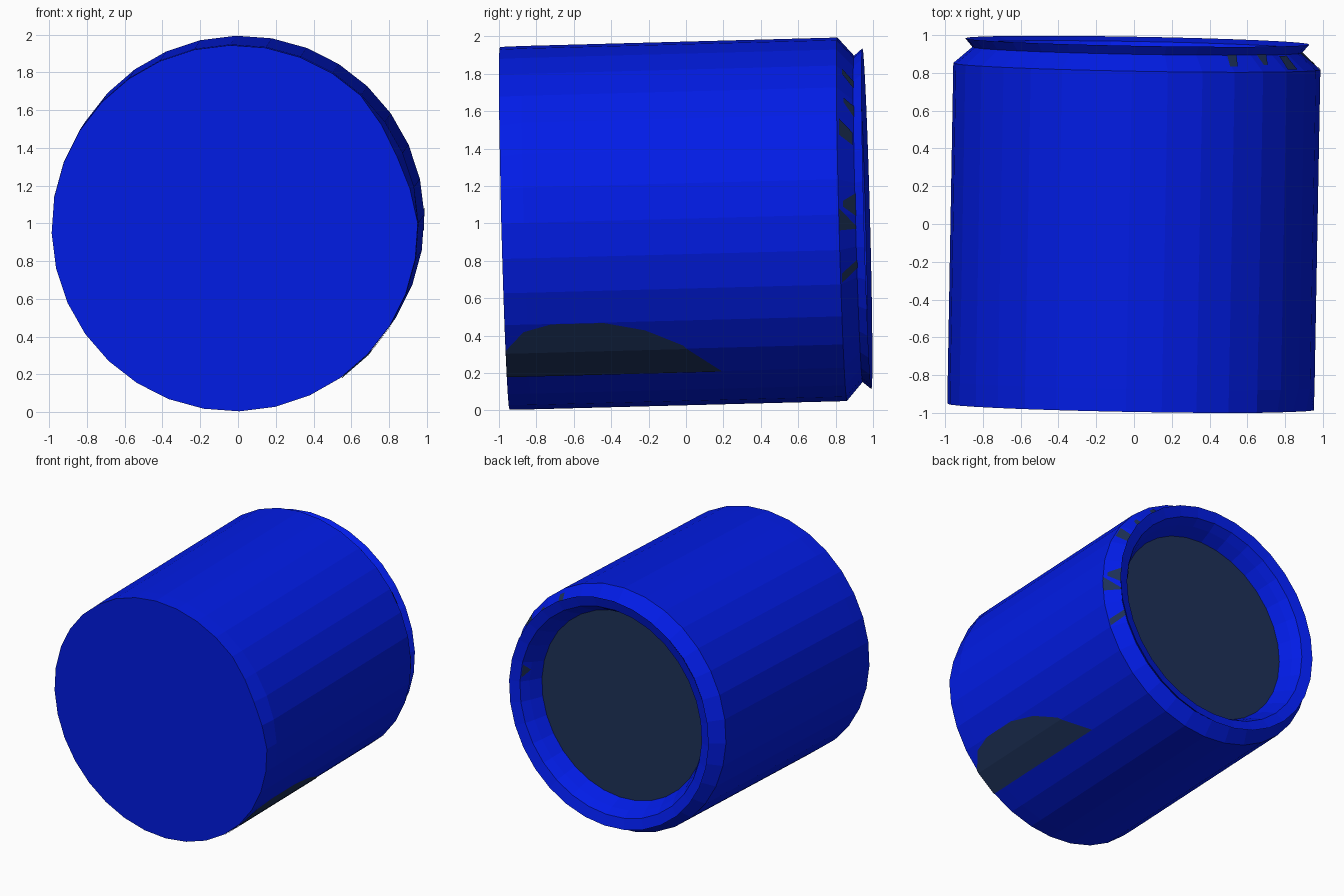
import bpy, bmesh, math
from mathutils import Vector, Matrix

if "Cube" in bpy.data.objects:
    bpy.data.objects.remove(bpy.data.objects["Cube"])

N = 32                                   # sides of the can
STEP, OFF = 360 / N, 1.5
TILT = (Matrix.Translation((0, 0, 1.0)) @ Matrix.Rotation(-0.018, 4, 'Z')
        @ Matrix.Rotation(0.0265, 4, 'X'))


def material(name, rgb):
    m = bpy.data.materials.new(name)
    m.diffuse_color = (*rgb, 1)
    m.use_nodes = True
    m.node_tree.nodes["Principled BSDF"].inputs["Base Color"].default_value = m.diffuse_color
    return m


BLUE = material("royal blue", (0.0005, 0.012, 0.83))
SLATE = material("dark slate", (0.012, 0.030, 0.095))


def point(k, r, u):
    """Point on the can: k = side number (fractions lie on the flat facet)."""
    def corner(i):
        a = math.radians(OFF + STEP * i)
        return Vector((r * math.sin(a), u, -r * math.cos(a)))
    i = math.floor(k)
    return corner(i).lerp(corner(i + 1), k - i)


def finish(name, bm, mats):
    bm.transform(TILT)
    me = bpy.data.meshes.new(name)
    bm.to_mesh(me)
    bm.free()
    for m in mats:
        me.materials.append(m)
    ob = bpy.data.objects.new(name, me)
    bpy.context.collection.objects.link(ob)
    return ob


# can: front cap, side wall, neck, flared rim and recessed end
profile = [(0.97, -0.97), (0.972, -0.85), (0.9725, 0.835), (0.873, 0.922),
           (0.912, 0.968), (0.83, 0.945), (0.79, 0.88), (0.745, 0.785)]
dent = {9: 0.981, 10: 0.969, 11: 0.981}  # flattened stretch of the front edge
bm = bmesh.new()
rings = []
for j, (r, u) in enumerate(profile):
    rings.append([bm.verts.new(point(k, r * (dent.get(k, 1) if j == 0 else 1), u))
                  for k in range(N)])
for a, b in zip(rings, rings[1:]):
    for k in range(N):
        n = (k + 1) % N
        bm.faces.new((a[k], a[n], b[n], b[k]))
bm.faces.new(rings[0])
end = bm.faces.new(rings[-1])
end.material_index = 1                   # dark recessed disc
bmesh.ops.recalc_face_normals(bm, faces=bm.faces)
finish("can_body", bm, [BLUE, SLATE])


def add_plate(bm, pts, side=1):
    """Add a thin plate polygon facing outward (side 1) or inward (side -1)."""
    f = bm.faces.new([bm.verts.new(p) for p in pts])
    f.normal_update()
    c = f.calc_center_median()
    if side * f.normal.dot(Vector((c.x, 0, c.z))) < 0:
        f.normal_flip()


# dark arched patch low on the right side, covering two facets
arch = [(-0.969, 1.1), (-0.87, 1.75), (-0.72, 2.0), (-0.44, 2.0),
        (-0.22, 1.7), (-0.02, 1.13), (0.0, 1.0), (0.18, 0.02)]
bm = bmesh.new()
for (u0, s0), (u1, s1) in zip(arch, arch[1:]):
    for facet in (0, 1):
        t0 = min(max(s0 - facet, 0), 1)
        t1 = min(max(s1 - facet, 0), 1)
        if t0 + t1 == 0:
            continue
        k, r = 3 + facet, 0.976
        pts = [point(k, r, u0), point(k, r, u1)]
        if t1 > 0:
            pts.append(point(k + t1, r, u1))
        if t0 > 0:
            pts.append(point(k + t0, r, u0))
        add_plate(bm, pts)
finish("side_patch", bm, [SLATE])


# small dark chips on the neck slope: start angle and width, end angle and width
def slope(a, v):
    return point((a - OFF) / STEP, 0.9765 - 0.0995 * v, 0.838 + 0.087 * v)


bm = bmesh.new()
for a0, w0, v0, a1, w1, v1 in [(147, 3, 0.3, 145, 4, 0.98), (133, 2, 0.4, 131, 5, 1.0),
                               (121, 6, 0.1, 119, 5, 0.9), (95, 2, 0.25, 95, 8, 1.0),
                               (90, 7, 0.0, 87, 1, 1.0), (71, 3, 0.05, 74, 3, 1.0)]:
    add_plate(bm, [slope(a0 - w0 / 2, v0), slope(a0 + w0 / 2, v0),
                   slope(a1 + w1 / 2, v1), slope(a1 - w1 / 2, v1)])
# one chip on the inside wall of the rim
add_plate(bm, [point(8.2, 0.824, 0.943), point(8.9, 0.824, 0.943), point(8.6, 0.787, 0.883)], -1)
finish("neck_chips", bm, [SLATE])
